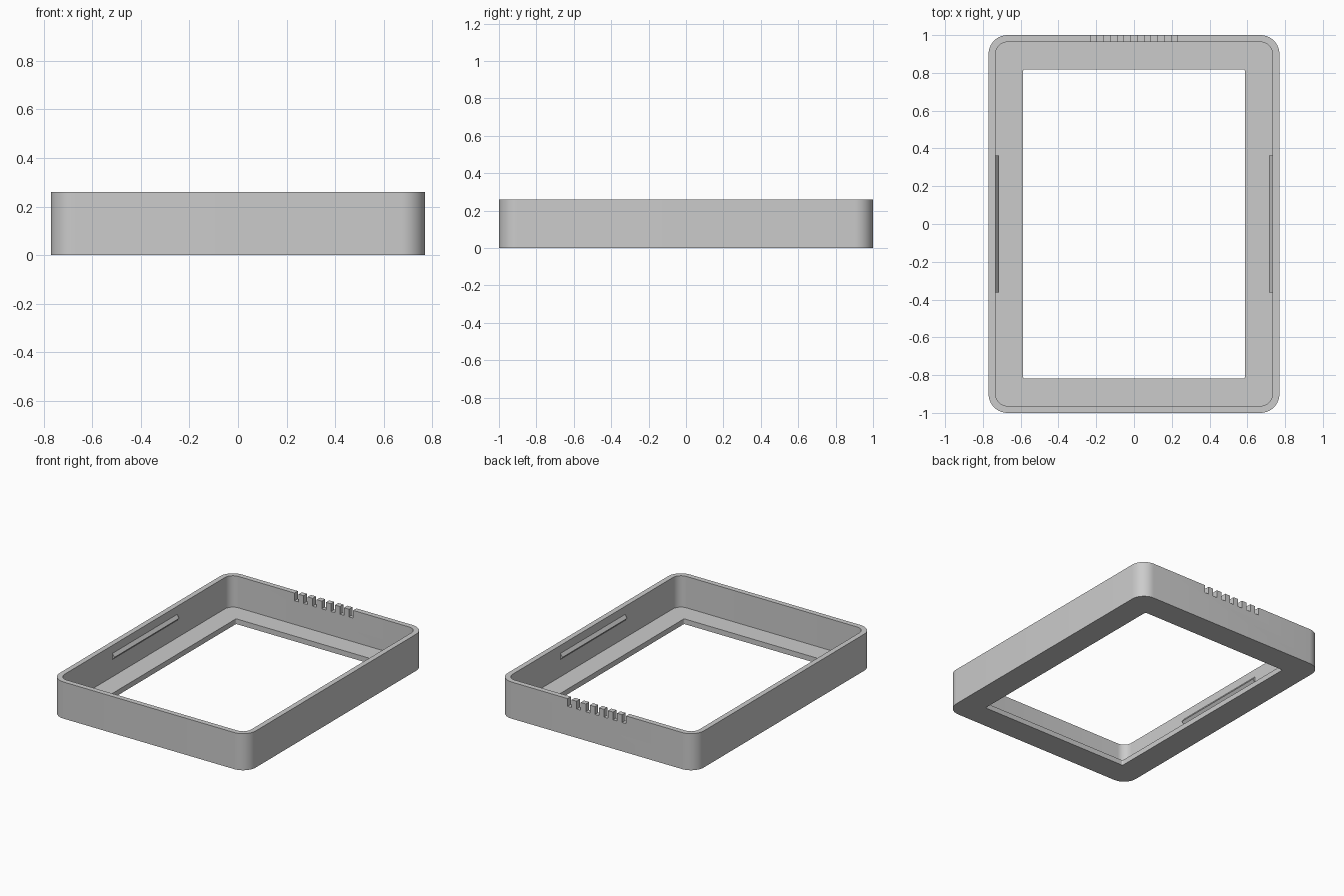
import bpy
import bmesh
from math import cos, sin, pi, radians

if "Cube" in bpy.data.objects:
    bpy.data.objects.remove(bpy.data.objects["Cube"])

HALF_X, HALF_Y, HEIGHT = 0.77, 1.0, 0.26
WALL, FLOOR, RADIUS = 0.037, 0.037, 0.1
OPEN_X, OPEN_Y = 0.588, 0.818
STEPS = 10

grey = bpy.data.materials.new("plain grey")
grey.use_nodes = True
grey.diffuse_color = (0.6, 0.6, 0.6, 1)
grey.node_tree.nodes["Principled BSDF"].inputs["Base Color"].default_value = (0.6, 0.6, 0.6, 1)


def make_object(name, bm):
    bmesh.ops.recalc_face_normals(bm, faces=bm.faces)
    mesh = bpy.data.meshes.new(name)
    bm.to_mesh(mesh)
    bm.free()
    mesh.materials.append(grey)
    obj = bpy.data.objects.new(name, mesh)
    bpy.context.collection.objects.link(obj)
    return obj


def rounded_loop(bm, hx, hy, r, z):
    """Ring of vertices along a rounded rectangle."""
    loop = []
    for corner, (sx, sy) in enumerate([(1, 1), (-1, 1), (-1, -1), (1, -1)]):
        for i in range(STEPS + 1):
            a = (corner + i / STEPS) * pi / 2
            loop.append(bm.verts.new((sx * (hx - r) + r * cos(a),
                                      sy * (hy - r) + r * sin(a), z)))
    return loop


def skin(bm, a, b):
    n = len(a)
    for i in range(n):
        j = (i + 1) % n
        bm.faces.new((a[i], a[j], b[j], b[i]))


def add_box(bm, centre, size):
    verts = bmesh.ops.create_cube(bm, size=1)["verts"]
    bmesh.ops.scale(bm, vec=size, verts=verts)
    bmesh.ops.translate(bm, vec=centre, verts=verts)


# Tray frame: outer wall, rim, inner wall, ledge and opening as one closed skin
bm = bmesh.new()
inner = (HALF_X - WALL, HALF_Y - WALL, RADIUS - WALL)
opening = (OPEN_X, OPEN_Y, 0.01)
loops = [
    rounded_loop(bm, HALF_X, HALF_Y, RADIUS, 0),
    rounded_loop(bm, HALF_X, HALF_Y, RADIUS, HEIGHT),
    rounded_loop(bm, *inner, HEIGHT),
    rounded_loop(bm, *inner, FLOOR),
    rounded_loop(bm, *opening, FLOOR),
    rounded_loop(bm, *opening, 0),
]
for k, loop in enumerate(loops):
    skin(bm, loop, loops[(k + 1) % len(loops)])
frame = make_object("frame", bm)

# Row of vent notches cut through the back rim
bm = bmesh.new()
for i in range(-3, 4):
    add_box(bm, (i * 0.0715, HALF_Y - WALL / 2, HEIGHT), (0.032, WALL * 2, 0.11))
cutter = make_object("notch_cutter", bm)
cutter.hide_render = True

cut = frame.modifiers.new("notches", "BOOLEAN")
cut.operation = "DIFFERENCE"
cut.solver = "EXACT"
cut.object = cutter
bpy.context.view_layer.objects.active = frame
frame.select_set(True)
bpy.ops.object.modifier_apply(modifier=cut.name)
bpy.data.objects.remove(cutter)
bpy.ops.object.shade_smooth_by_angle(angle=radians(30))

# Snap ridges: triangular bars along the inside of both long walls
for side, name in ((1, "left_snap_ridge"), (-1, "right_snap_ridge")):
    bm = bmesh.new()
    wall_x = HALF_X - WALL
    profile = [(wall_x + 0.005, 0.16), (wall_x, 0.16), (wall_x - 0.017, 0.18),
               (wall_x, 0.203), (wall_x + 0.005, 0.203)]
    ends = [[bm.verts.new((side * x, y, z)) for x, z in profile] for y in (-0.363, 0.363)]
    skin(bm, *ends)
    for end in ends:
        bm.faces.new(end)
    make_object(name, bm)
